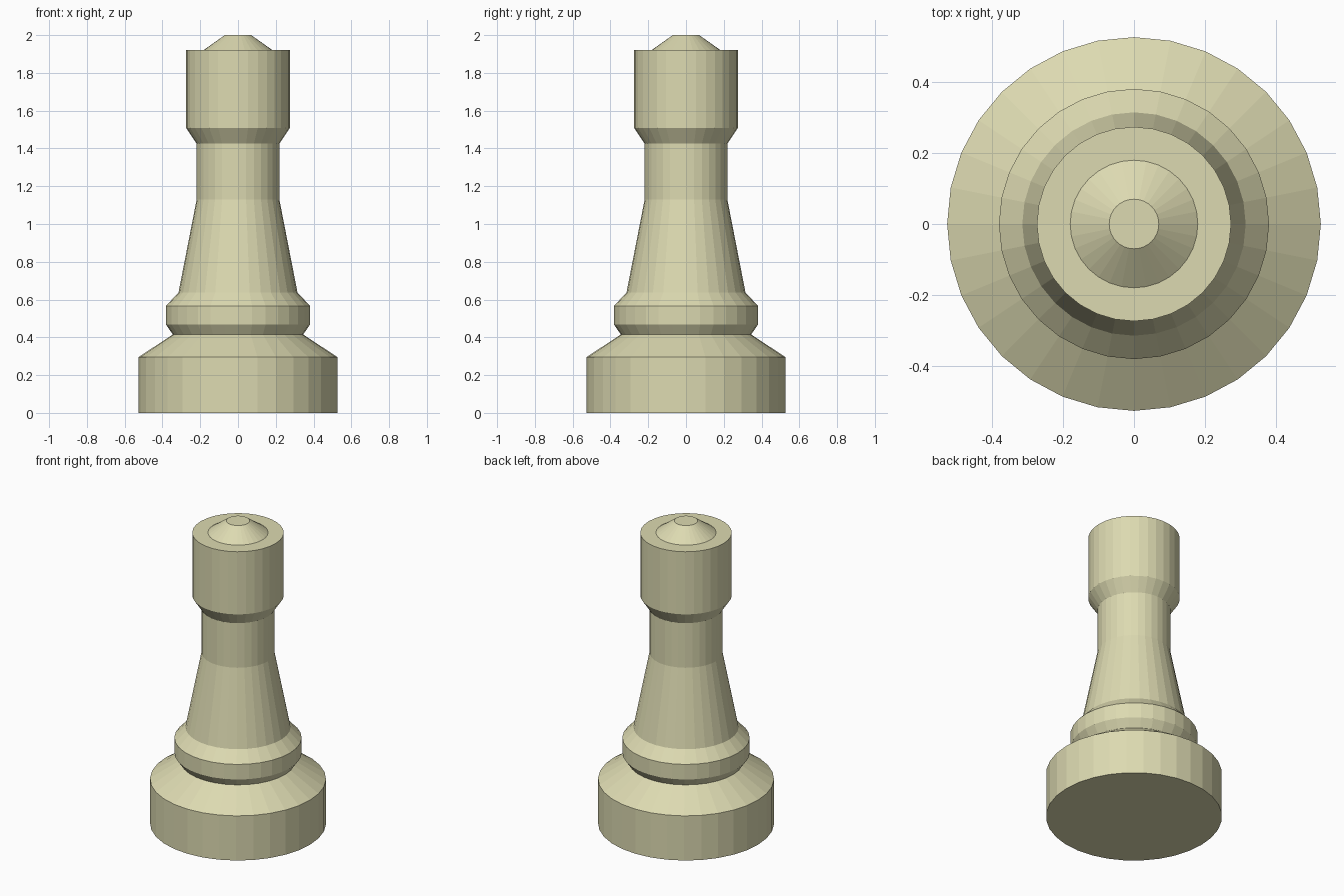
import bpy
import bmesh
import math

if "Cube" in bpy.data.objects:
    bpy.data.objects.remove(bpy.data.objects["Cube"])

SIDES = 32

# Ivory paint
ivory = bpy.data.materials.new("ivory")
ivory.diffuse_color = (0.72, 0.70, 0.44, 1.0)
ivory.use_nodes = True
ivory.node_tree.nodes["Principled BSDF"].inputs["Base Color"].default_value = ivory.diffuse_color


def lathe(name, profile):
    """Turn a (radius, height) profile around z, capped at both ends."""
    bm = bmesh.new()
    rings = []
    for r, z in profile:
        rings.append([bm.verts.new((r * math.cos(2 * math.pi * i / SIDES),
                                    r * math.sin(2 * math.pi * i / SIDES), z))
                      for i in range(SIDES)])
    for low, high in zip(rings, rings[1:]):
        for i in range(SIDES):
            j = (i + 1) % SIDES
            bm.faces.new((low[i], low[j], high[j], high[i]))
    bm.faces.new(rings[0][::-1])
    bm.faces.new(rings[-1])
    mesh = bpy.data.meshes.new(name)
    bm.to_mesh(mesh)
    bm.free()
    mesh.materials.append(ivory)
    obj = bpy.data.objects.new(name, mesh)
    bpy.context.collection.objects.link(obj)
    return obj


# Turned from one piece, bottom to top
foot = [(0.527, 0.0), (0.527, 0.295), (0.345, 0.415)]
collar = [(0.381, 0.467), (0.381, 0.567), (0.315, 0.637)]
stem = [(0.219, 1.13), (0.219, 1.425)]
head = [(0.274, 1.508), (0.274, 1.922)]
cap = [(0.18, 1.922), (0.07, 2.0)]

lathe("chess_rook", foot + collar + stem + head + cap)
